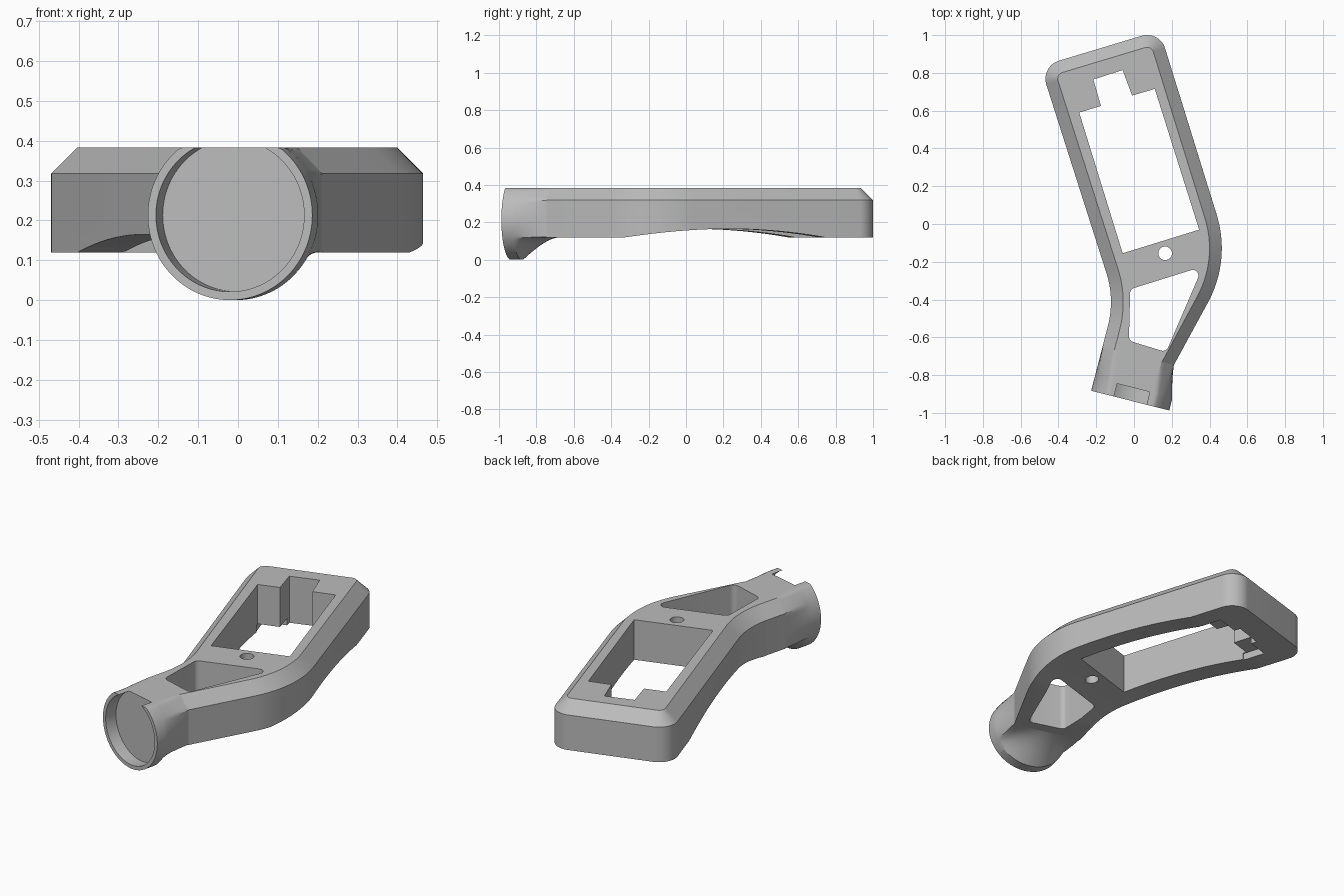
import bpy, bmesh, math
from mathutils import Vector

old = bpy.data.objects.get("Cube")
if old:
    bpy.data.objects.remove(old, do_unlink=True)

BASE, SHOULDER, TOP, CHAMFER = 0.12, 0.318, 0.383, 0.065
TILT = math.radians(14.2)
COLLAR = Vector((-0.02, -0.935, 0.213))
AXIS = Vector((math.sin(TILT), math.cos(TILT), 0))     # collar axis, pointing back
SIDE = Vector((math.cos(TILT), -math.sin(TILT), 0))    # across the collar
LONG = Vector((-0.3, 0.954, 0))                        # long axis of the frame
NECK_LEN, S_POS, S_NEG = 0.24, 0.178, 0.212

grey = bpy.data.materials.new("plain_grey")
grey.use_nodes = True
grey.diffuse_color = (0.5, 0.5, 0.5, 1)
grey.node_tree.nodes["Principled BSDF"].inputs["Base Color"].default_value = (0.5, 0.5, 0.5, 1)


def fillet(points, closed=True, steps=20):
    """Round polyline corners given as (x, y, radius)."""
    out, n = [], len(points)
    for i, (x, y, r) in enumerate(points):
        p = Vector((x, y))
        if r == 0 or (not closed and i in (0, n - 1)):
            out.append(p)
            continue
        u = (Vector(points[i - 1][:2]) - p).normalized()
        v = (Vector(points[(i + 1) % n][:2]) - p).normalized()
        half = u.angle(v) / 2
        c = p + (u + v).normalized() * (r / math.sin(half))
        a, b = p + u * (r / math.tan(half)) - c, p + v * (r / math.tan(half)) - c
        total = a.angle(b)
        for k in range(steps + 1):
            t = k / steps
            out.append(c + (a * math.sin((1 - t) * total) + b * math.sin(t * total)) / math.sin(total))
    return out


def loft(name, rings):
    """Closed solid through rings of equal point count."""
    bm = bmesh.new()
    loops = [[bm.verts.new(p) for p in ring] for ring in rings]
    for a, b in zip(loops, loops[1:]):
        for i in range(len(a)):
            j = (i + 1) % len(a)
            bm.faces.new((a[i], a[j], b[j], b[i]))
    bm.faces.new(loops[0][::-1])
    bm.faces.new(loops[-1])
    bmesh.ops.recalc_face_normals(bm, faces=bm.faces)
    mesh = bpy.data.meshes.new(name)
    bm.to_mesh(mesh)
    bm.free()
    obj = bpy.data.objects.new(name, mesh)
    mesh.materials.append(grey)
    bpy.context.collection.objects.link(obj)
    return obj


def prism(name, outline, z0, z1):
    return loft(name, [[(p[0], p[1], z) for p in outline] for z in (z0, z1)])


def tube(name, centre, u, v, radius, along, count):
    """Cylinder from centre to centre + along, with u and v spanning its circle."""
    angles = [2 * math.pi * i / count for i in range(count)]
    ring = [centre + u * (radius * math.cos(a)) + v * (radius * math.sin(a)) for a in angles]
    return loft(name, [ring, [p + along for p in ring]])


def activate(obj):
    for o in bpy.context.selected_objects:
        o.select_set(False)
    obj.select_set(True)
    bpy.context.view_layer.objects.active = obj


def cut(obj, cutter):
    activate(obj)
    mod = obj.modifiers.new("cut", 'BOOLEAN')
    mod.operation, mod.solver, mod.object = 'DIFFERENCE', 'EXACT', cutter
    bpy.ops.object.modifier_apply(modifier=mod.name)
    bpy.data.objects.remove(cutter, do_unlink=True)


def smooth(obj):
    activate(obj)
    bpy.ops.object.shade_smooth_by_angle(angle=math.radians(28))


# Frame outline: from the neck joint round the back end and home again
joint = COLLAR + AXIS * NECK_LEN
start, end = joint + SIDE * S_POS, joint - SIDE * S_NEG
outline = fillet([(start.x, start.y, 0), (0.513, -0.193, 0.6), (0.135, 1.025, 0.1),
                  (-0.495, 0.835, 0.1), (-0.102, -0.398, 0.5), (end.x, end.y, 0)], closed=False)

# Chamfered inner outline for the top face
inner = []
for i, p in enumerate(outline):
    if i == 0:
        inner.append(p - SIDE.xy * CHAMFER)
    elif i == len(outline) - 1:
        inner.append(p + SIDE.xy * CHAMFER)
    else:
        d0, d1 = (p - outline[i - 1]).normalized(), (outline[i + 1] - p).normalized()
        d = (d0 + d1).normalized()
        inner.append(p + Vector((-d.y, d.x)) * (CHAMFER / max(0.5, d.dot(d1))))
frame = loft("frame_body", [[(p.x, p.y, z) for p in ring] for ring, z in
                            ((outline, BASE), (outline, SHOULDER), (inner, TOP))])

# Shallow arch along the underside
ARCH_R = 3.26
across = Vector((LONG.y, -LONG.x, 0))
arch_centre = LONG * 0.1 + Vector((0, 0, 0.165 - ARCH_R)) - across * 2
cut(frame, tube("arch_cutter", arch_centre, LONG, Vector((0, 0, 1)), ARCH_R, across * 4, 360))

# Stepped main window and the recess below its back corners
cut(frame, prism("window_cutter", [(-0.06, -0.155), (0.345, -0.03), (0.11, 0.715), (-0.01, 0.68),
                                   (-0.06, 0.815), (-0.215, 0.765), (-0.175, 0.625), (-0.29, 0.59)], -0.1, 0.6))
cut(frame, prism("recess_cutter", [(-0.289, 0.57), (0.12, 0.695), (0.082, 0.82), (-0.328, 0.695)], -0.1, 0.16))

# Small rounded window and screw hole
cut(frame, prism("small_window_cutter", fillet([(-0.02, -0.345, 0.03), (0.365, -0.225, 0.03), (0.17, -0.678, 0.03),
                                                (-0.027, -0.618, 0.03)], steps=8), -0.1, 0.6))
cut(frame, tube("hole_cutter", Vector((0.165, -0.155, -0.1)), Vector((1, 0, 0)), Vector((0, 1, 0)),
                0.036, Vector((0, 0, 0.7)), 32))
smooth(frame)

# Neck: round collar blending into the frame's chamfered section
UP = TOP - COLLAR.z
diag = math.sqrt(0.5)
FRAME_PLANES = [(1, 0, S_POS), (-1, 0, S_NEG), (0, 1, UP), (0, -1, COLLAR.z - BASE),
                (diag, diag, (S_POS + UP - CHAMFER) * diag), (-diag, diag, (S_NEG + UP - CHAMFER) * diag)]


def reach(a, planes, limit):
    dots = [(nx * math.cos(a) + nz * math.sin(a), dist) for nx, nz, dist in planes]
    return min([limit] + [dist / d for d, dist in dots if d > 1e-6])


def neck_ring(d, t):
    ring = []
    for i in range(120):
        a = 2 * math.pi * i / 120
        r = (1 - t) * reach(a, [(0, 1, UP)], COLLAR.z) + t * reach(a, FRAME_PLANES, 1)
        ring.append(COLLAR + AXIS * d + SIDE * (r * math.cos(a)) + Vector((0, 0, r * math.sin(a))))
    return ring


rings = [neck_ring(0, 0)]
for k in range(13):
    t = k / 12
    rings.append(neck_ring(0.06 + t * (NECK_LEN - 0.06), 0.5 * t + 0.5 * math.sin(t * math.pi / 2)))
neck = loft("neck_collar", rings)

# Round socket in the collar, open at the top
cut(neck, tube("socket_cutter", COLLAR - AXIS * 0.1, SIDE, Vector((0, 0, 1)), 0.192, AXIS * 0.17, 96))
smooth(neck)
